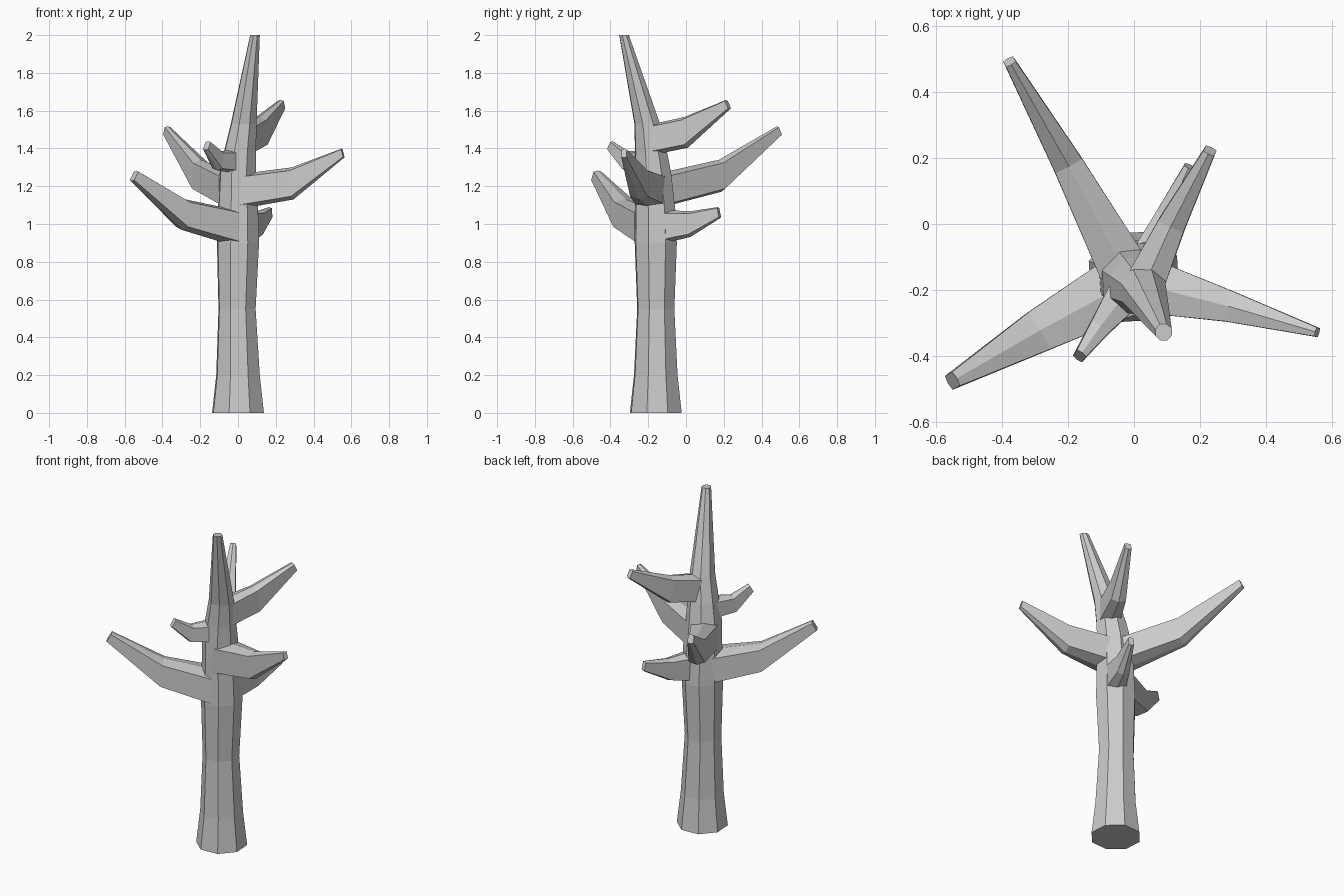
import bpy, bmesh, math
from mathutils import Vector

if "Cube" in bpy.data.objects:
    bpy.data.objects.remove(bpy.data.objects["Cube"])


def loft(name, rings):
    """Closed flat-shaded mesh through rings of equal point count."""
    bm = bmesh.new()
    loops = [[bm.verts.new(p) for p in ring] for ring in rings]
    n = len(loops[0])
    for a, b in zip(loops, loops[1:]):
        for i in range(n):
            j = (i + 1) % n
            bm.faces.new((a[i], a[j], b[j], b[i]))
    bm.faces.new(loops[0])
    bm.faces.new(loops[-1])
    bmesh.ops.recalc_face_normals(bm, faces=bm.faces)
    mesh = bpy.data.meshes.new(name)
    bm.to_mesh(mesh)
    bm.free()
    obj = bpy.data.objects.new(name, mesh)
    bpy.context.collection.objects.link(obj)
    return obj


def octagon(x, y, z, r):
    angles = [math.radians(26 + 45 * k) for k in range(8)]
    return [Vector((x + r * math.cos(a), y + r * math.sin(a), z)) for a in angles]


# Six-sided branch section: ridge on top and bottom, upright sides
HEX = [(0, 1), (1, .8), (1, -.8), (0, -1), (-1, -.8), (-1, .8)]


def branch(name, stations):
    """Each station: centre x, y, z, half width, half height, tilt in degrees."""
    first, last = Vector(stations[0][:3]), Vector(stations[-1][:3])
    along = last - first
    along.z = 0
    along.normalize()
    side = along.cross(Vector((0, 0, 1)))
    rings = []
    for x, y, z, w, h, tilt in stations:
        t = math.radians(tilt)
        up = Vector((0, 0, math.cos(t))) - along * math.sin(t)
        rings.append([Vector((x, y, z)) + side * w * u + up * h * v for u, v in HEX])
    return loft(name, rings)


# Trunk: flared foot, leaning pointed top
trunk = loft("tree_trunk", [octagon(*s) for s in [
    (0, -.16, 0, .145), (0, -.16, .2, .122), (-.005, -.16, .55, .104),
    (0, -.16, .9, .118), (0, -.163, 1.08, .112), (0, -.175, 1.27, .102),
    (.01, -.185, 1.38, .09), (.03, -.205, 1.53, .072), (.09, -.328, 2.0, .027)]])

# Branches
branches = [
    branch("left_branch", [(-.04, -.19, .985, .095, .095, 0),
                           (-.29, -.325, 1.05, .065, .082, 5),
                           (-.55, -.475, 1.255, .024, .032, 30)]),
    branch("right_branch", [(.03, -.185, 1.175, .085, .092, 0),
                            (.29, -.25, 1.215, .047, .085, 3),
                            (.555, -.328, 1.375, .014, .025, 15)]),
    branch("back_left_branch", [(-.035, -.13, 1.18, .075, .092, 0),
                                (-.2, .18, 1.255, .046, .085, 5),
                                (-.377, .492, 1.493, .017, .027, 25)]),
    branch("upper_back_branch", [(.04, -.165, 1.45, .058, .082, 0),
                                 (.115, 0, 1.485, .042, .082, 8),
                                 (.23, .222, 1.632, .018, .027, 25)]),
    branch("lower_back_branch", [(.04, -.12, .985, .06, .088, 0),
                                 (.1, .025, 1.0, .035, .068, 0),
                                 (.167, .175, 1.06, .015, .03, 12)]),
    branch("small_front_branch", [(-.025, -.21, 1.33, .055, .06, 0),
                                  (-.105, -.315, 1.335, .032, .052, 10),
                                  (-.165, -.4, 1.415, .017, .027, 30)]),
]

# Fuse branches into the trunk
bpy.context.view_layer.objects.active = trunk
for b in branches:
    mod = trunk.modifiers.new(b.name, 'BOOLEAN')
    mod.operation = 'UNION'
    mod.solver = 'EXACT'
    mod.object = b
    bpy.ops.object.modifier_apply(modifier=mod.name)
    bpy.data.objects.remove(b)
